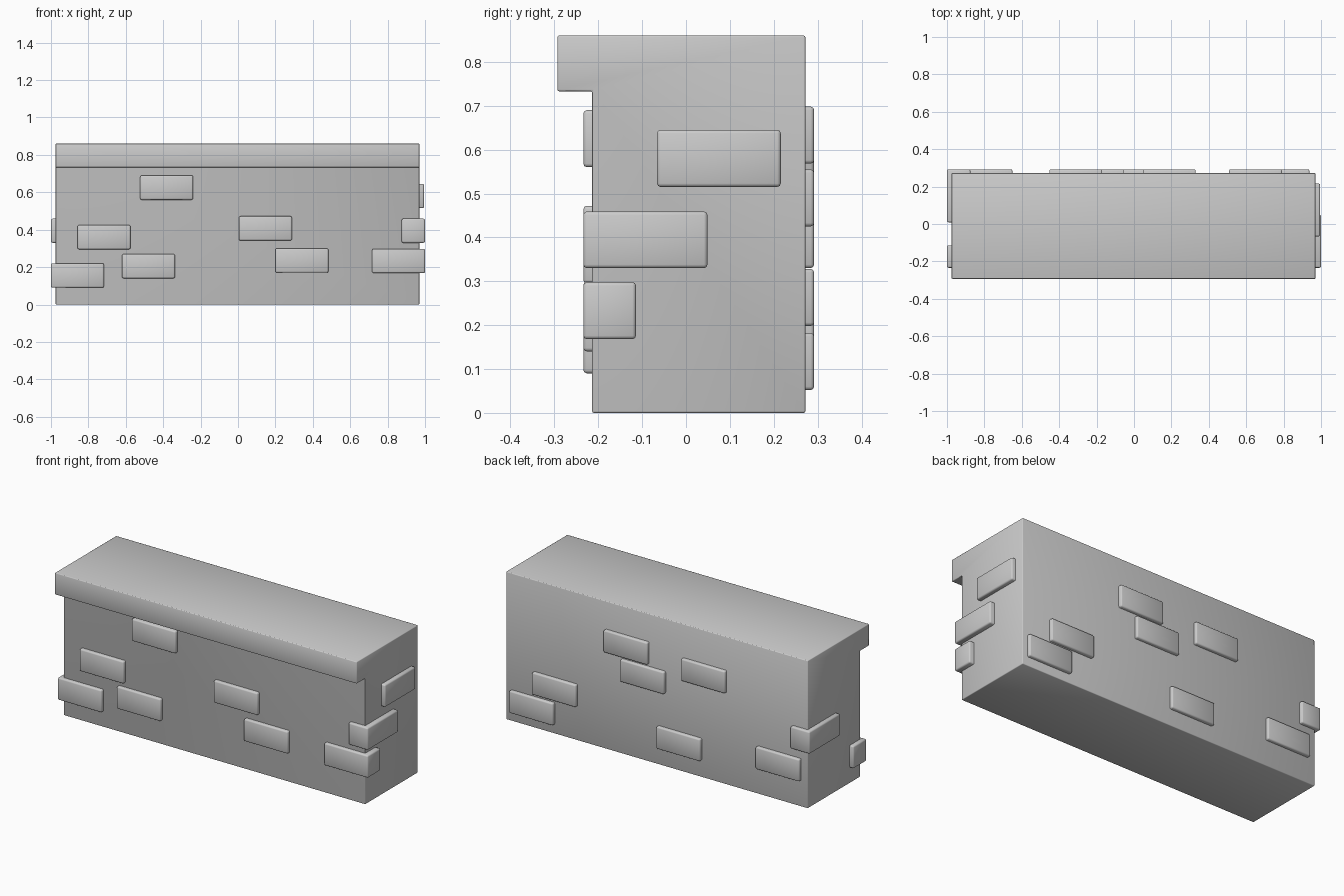
import bpy
import bmesh
from mathutils import Vector

cube = bpy.data.objects.get("Cube")
if cube:
    bpy.data.objects.remove(cube, do_unlink=True)

stone = bpy.data.materials.new("grey_stone")
stone.use_nodes = True
GREY = (0.6, 0.6, 0.6, 1)
stone.diffuse_color = GREY
stone.node_tree.nodes["Principled BSDF"].inputs["Base Color"].default_value = GREY

LEFT, RIGHT = -0.975, 0.97      # ends of the wall
FRONT, BACK = -0.214, 0.272     # wall faces
OUT = 0.02                      # how far bricks stand proud
LENGTH, HEIGHT = 0.283, 0.13    # brick size
RETURN = 0.12                   # short side of a corner brick


def finish(name, bm, width, segments):
    """Turn a bmesh into a softly bevelled object."""
    bmesh.ops.recalc_face_normals(bm, faces=bm.faces)
    mesh = bpy.data.meshes.new(name)
    bm.to_mesh(mesh)
    bm.free()
    mesh.materials.append(stone)
    obj = bpy.data.objects.new(name, mesh)
    bpy.context.collection.objects.link(obj)
    bevel = obj.modifiers.new("soft_edges", "BEVEL")
    bevel.width = width
    bevel.segments = segments
    mesh.shade_smooth()
    return obj


def brick(name, low, high):
    """Box between two opposite corners."""
    low, high = Vector(low), Vector(high)
    bm = bmesh.new()
    bmesh.ops.create_cube(bm, size=1)
    for v in bm.verts:
        v.co = (low + high) / 2 + v.co * (high - low)
    finish(name, bm, 0.008, 2)


# Wall with overhanging front ledge, extruded along x
ledge_y, ledge_z, top = -0.293, 0.733, 0.86
profile = [(FRONT, 0), (BACK, 0), (BACK, top),
           (ledge_y, top), (ledge_y, ledge_z), (FRONT, ledge_z)]
bm = bmesh.new()
end = bm.faces.new([bm.verts.new((LEFT, y, z)) for y, z in profile])
side = bmesh.ops.extrude_face_region(bm, geom=[end])
bmesh.ops.translate(bm, vec=(RIGHT - LEFT, 0, 0),
                    verts=[g for g in side["geom"] if isinstance(g, bmesh.types.BMVert)])
finish("wall", bm, 0.004, 2)

# Front bricks: left edge and bottom
for x, z in [(-0.523, 0.56), (-0.858, 0.295), (-0.62, 0.14),
             (0.005, 0.342), (0.2, 0.17)]:
    brick("front_brick", (x, FRONT - OUT, z), (x + LENGTH, FRONT + 0.1, z + HEIGHT))

# Back bricks: left edge and bottom
for x, z in [(0.655, 0.052), (0.508, 0.198), (0.047, 0.568), (-0.06, 0.425),
             (-0.453, 0.535), (-0.293, 0.097), (-0.933, 0.15)]:
    brick("back_brick", (x, BACK - 0.1, z), (x + LENGTH, BACK + OUT, z + HEIGHT))

# Brick on the right end
brick("end_brick", (RIGHT - 0.1, -0.066, 0.515), (RIGHT + OUT + 0.005, 0.216, 0.645))

# Bricks that wrap the corners
x0, x1 = -1.0, 1.0
y0, y1 = FRONT - OUT, BACK + OUT
brick("corner_brick", (x1 - LENGTH, y0, 0.168), (x1, y0 + RETURN, 0.298))
brick("corner_brick", (x1 - 0.125, y0, 0.33), (x1, y0 + LENGTH, 0.459))
brick("corner_brick", (x0, y0, 0.09), (x0 + LENGTH, y0 + RETURN, 0.22))
brick("corner_brick", (x0, y1 - LENGTH, 0.33), (x0 + 0.125, y1, 0.459))
